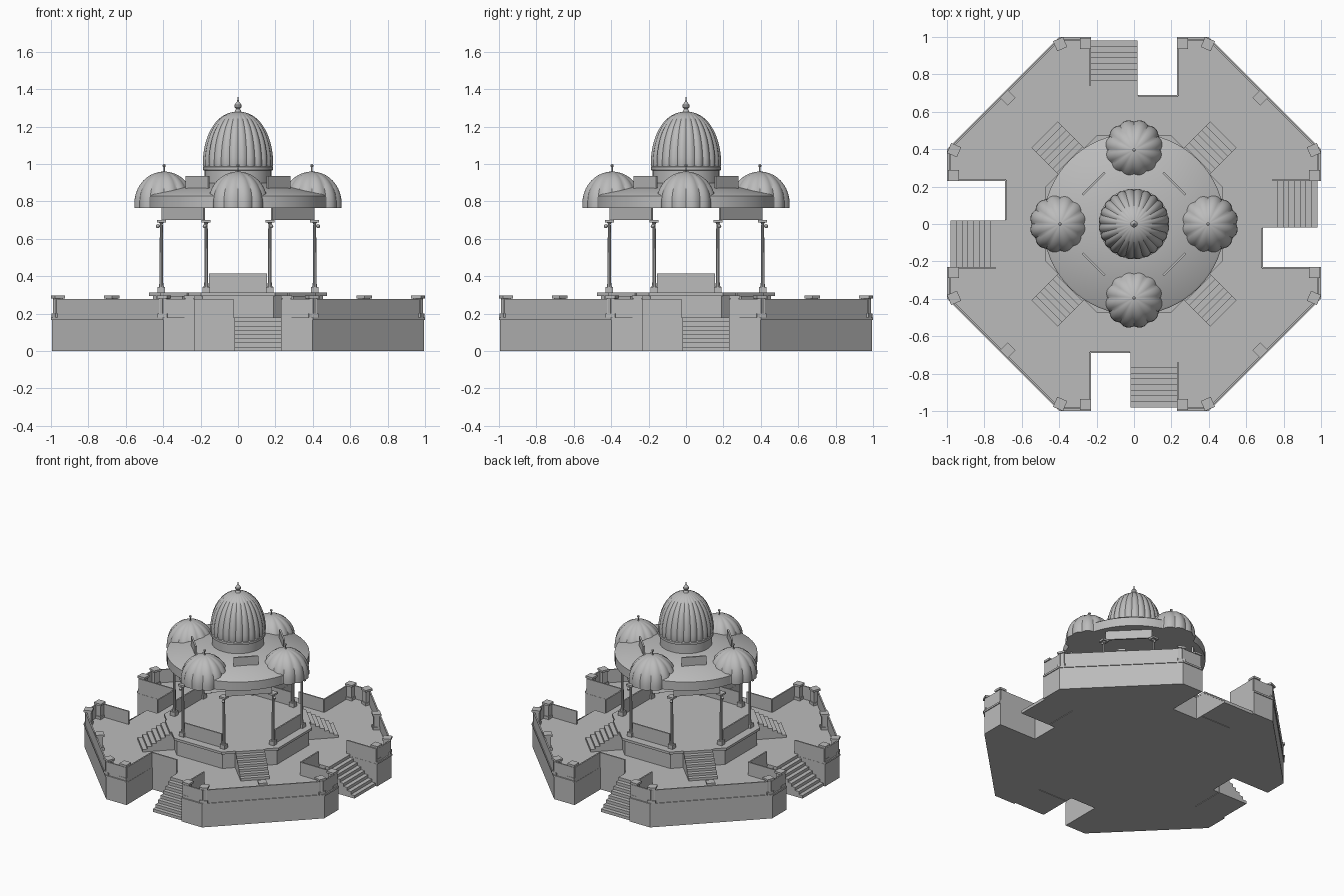
import bpy, bmesh
from math import pi, sin, cos, atan2, hypot
from mathutils import Matrix, Vector

cube = bpy.data.objects.get("Cube")
if cube:
    bpy.data.objects.remove(cube, do_unlink=True)

stone = bpy.data.materials.new("grey_stone")
stone.use_nodes = True
GREY = (0.5, 0.5, 0.5, 1)
stone.diffuse_color = GREY
stone.node_tree.nodes["Principled BSDF"].inputs["Base Color"].default_value = GREY


def turn(angle):
    return Matrix.Rotation(angle, 4, 'Z')


QUARTERS = [turn(k * pi / 2) for k in range(4)]
EIGHTHS = [turn(k * pi / 2 + pi / 4) for k in range(4)]


def finish(bm, name, smooth=False):
    bmesh.ops.recalc_face_normals(bm, faces=bm.faces)
    mesh = bpy.data.meshes.new(name)
    bm.to_mesh(mesh)
    bm.free()
    mesh.materials.append(stone)
    ob = bpy.data.objects.new(name, mesh)
    bpy.context.collection.objects.link(ob)
    if smooth:
        bpy.ops.object.select_all(action='DESELECT')
        bpy.context.view_layer.objects.active = ob
        ob.select_set(True)
        bpy.ops.object.shade_smooth_by_angle(angle=0.6)
    return ob


def prism(bm, pts, vec, m=Matrix()):
    """Extrude a closed outline along a vector."""
    lo = [bm.verts.new(m @ Vector(p)) for p in pts]
    hi = [bm.verts.new(m @ (Vector(p) + Vector(vec))) for p in pts]
    bm.faces.new(lo)
    bm.faces.new(hi)
    n = len(pts)
    for i in range(n):
        j = (i + 1) % n
        bm.faces.new((lo[i], lo[j], hi[j], hi[i]))


def block(bm, size, centre, m=Matrix(), angle=0):
    scale = Matrix.Diagonal((*size, 1))
    bmesh.ops.create_cube(bm, size=1, matrix=m @ Matrix.Translation(centre) @ turn(angle) @ scale)


def wall(bm, p, q, z0, z1, thick, m=Matrix()):
    dx, dy = q[0] - p[0], q[1] - p[1]
    mid = ((p[0] + q[0]) / 2, (p[1] + q[1]) / 2, (z0 + z1) / 2)
    block(bm, (hypot(dx, dy), thick, z1 - z0), mid, m, atan2(dy, dx))


def lathe(bm, profile, segs, m=Matrix(), lobes=0, depth=0.0):
    """Spin (radius, z) points; lobes pinch the outline into scallops."""
    rings = []
    for r, z in profile:
        ring = []
        for i in range(segs):
            a = 2 * pi * i / segs
            s = r * (1 - depth + depth * abs(sin(lobes * a / 2))) if lobes else r
            ring.append(bm.verts.new(m @ Vector((s * cos(a), s * sin(a), z))))
        rings.append(ring)
    for lo, hi in zip(rings, rings[1:]):
        for i in range(segs):
            j = (i + 1) % segs
            bm.faces.new((lo[i], lo[j], hi[j], hi[i]))
    bm.faces.new(rings[0])
    bm.faces.new(rings[-1])


def stairs(bm, width, x, y0, y1, z0, z1, count, m):
    """Steps rising from y0 to y1, solid to the floor below."""
    pts = [(x, y0, z0)]
    for i in range(count):
        z = z0 + (z1 - z0) * (i + 1) / count
        pts.append((x, y0 + (y1 - y0) * i / count, z))
        pts.append((x, y0 + (y1 - y0) * (i + 1) / count, z))
    pts.append((x, y1, z0))
    prism(bm, pts, (width, 0, 0), m)


def octagon(apothem, z):
    r = apothem / cos(pi / 8)
    return [(r * cos(pi / 8 + k * pi / 4), r * sin(pi / 8 + k * pi / 4), z) for k in range(8)]


# Terrace with a stair notch on each side
SIDE = [(-.4, -1), (-.23, -1), (-.23, -.69), (-.02, -.69),
        (-.02, -.74), (.23, -.74), (.23, -1), (.4, -1)]


def terrace(name, scale, z0, z1):
    bm = bmesh.new()
    pts = [q @ Vector((x * scale, y * scale, z0)) for q in QUARTERS for x, y in SIDE]
    prism(bm, pts, (0, 0, z1 - z0))
    finish(bm, name)


terrace("terrace_body", .994, 0, .167)
terrace("terrace_ledge", 1, .167, .18)

bm = bmesh.new()
for q in QUARTERS:
    stairs(bm, .25, -.02, -.98, -.74, 0, .18, 8, q)
finish(bm, "terrace_stairs")

# Parapet walls along the edges and round the notches
bm = bmesh.new()
for q in QUARTERS:
    for p, r in [((.4, -.985), (.985, -.4)), ((-.4, -.985), (-.235, -.985)),
                 ((.235, -.985), (.4, -.985)), ((-.235, -.985), (-.235, -.685)),
                 ((-.235, -.685), (-.025, -.685)), ((.235, -.985), (.235, -.74))]:
        wall(bm, p, r, .18, .278, .01, q)
finish(bm, "parapet_walls")

# Parapet posts with foot and cap
bm = bmesh.new()
for q in QUARTERS:
    for x, y, a in [(-.26, -.965, 0), (.26, -.965, 0), (-.395, -.962, -pi / 8),
                    (.395, -.962, pi / 8), (.675, -.675, pi / 4)]:
        for w, z0, z1 in [(.054, .18, .2), (.042, .2, .282), (.058, .282, .297)]:
            block(bm, (w, w, z1 - z0), (x, y, (z0 + z1) / 2), q, a)
finish(bm, "parapet_posts")

# Raised eight-sided platform and its diagonal stairs
bm = bmesh.new()
prism(bm, octagon(.455, .18), (0, 0, .115))
finish(bm, "platform_body")
bm = bmesh.new()
prism(bm, octagon(.475, .295), (0, 0, .018))
finish(bm, "platform_slab")
bm = bmesh.new()
for q in EIGHTHS:
    stairs(bm, .2, -.1, -.675, -.455, .18, .313, 7, q)
finish(bm, "platform_stairs")

# Low screens between the columns on the four main sides
bm = bmesh.new()
for q in QUARTERS:
    wall(bm, (-.155, -.41), (.155, -.41), .313, .415, .01, q)
finish(bm, "platform_screens")

# Columns with feet, capitals and small scroll brackets
bm = bmesh.new()
for q in QUARTERS:
    for x in (-.17, .17):
        at = q @ Matrix.Translation((x, -.41, 0))
        block(bm, (.04, .04, .03), (0, 0, .328), at)
        lathe(bm, [(.014, .343), (.010, .37), (.010, .5), (.008, .68), (.016, .69)], 10, at)
        block(bm, (.048, .048, .014), (0, 0, .695), at)
        out = Vector((x, -.41, 0)).normalized() * .02
        bmesh.ops.create_uvsphere(bm, u_segments=8, v_segments=6, radius=.011,
                                  matrix=at @ Matrix.Translation((out.x, out.y, .668)))
finish(bm, "columns", True)

# Deep beams over the diagonal openings
bm = bmesh.new()
for q in QUARTERS:
    wall(bm, (.18, -.405), (.405, -.18), .70, .77, .012, q)
finish(bm, "roof_beams")

# Round roof with a shallow slope and a drum for the main dome
bm = bmesh.new()
lathe(bm, [(.47, .765), (.485, .765), (.485, .83), (.475, .838), (.18, .9)], 64)
finish(bm, "roof", True)
bm = bmesh.new()
lathe(bm, [(.178, .89), (.178, .965), (.188, .968), (.188, .985), (.18, .99)], 48)
finish(bm, "dome_drum", True)

# Upright plates on the roof diagonals
bm = bmesh.new()
for q in EIGHTHS:
    block(bm, (.17, .012, .075), (0, -.305, .898), q)
finish(bm, "roof_plates")

# Main dome, scalloped, with finial
bm = bmesh.new()
curve = [(.183, .97), (.19, 1.0)]
curve += [(.19 * cos(t * pi / 24) ** .9, 1.0 + .28 * sin(t * pi / 24)) for t in range(1, 12)]
curve.append((.005, 1.28))
lathe(bm, curve, 96, lobes=24, depth=.05)
finish(bm, "main_dome", True)
bm = bmesh.new()
lathe(bm, [(.022, 1.27), (.014, 1.29), (.01, 1.295), (.019, 1.305), (.019, 1.317),
           (.008, 1.33), (.005, 1.335), (.001, 1.36)], 14)
finish(bm, "main_finial", True)

# Four lesser domes with ball finials
bm = bmesh.new()
tops = bmesh.new()
curve = [(.163, .765), (.163, .79)]
curve += [(.163 * cos(t * pi / 20), .79 + .17 * sin(t * pi / 20)) for t in range(1, 10)]
curve.append((.004, .96))
for q in QUARTERS:
    at = q @ Matrix.Translation((0, -.395, 0))
    lathe(bm, curve, 72, at, lobes=12, depth=.07)
    lathe(tops, [(.008, .95), (.004, .965), (.004, .983), (.009, .988),
                 (.009, .995), (.002, 1.0)], 10, at)
finish(bm, "lesser_domes", True)
finish(tops, "lesser_finials", True)
